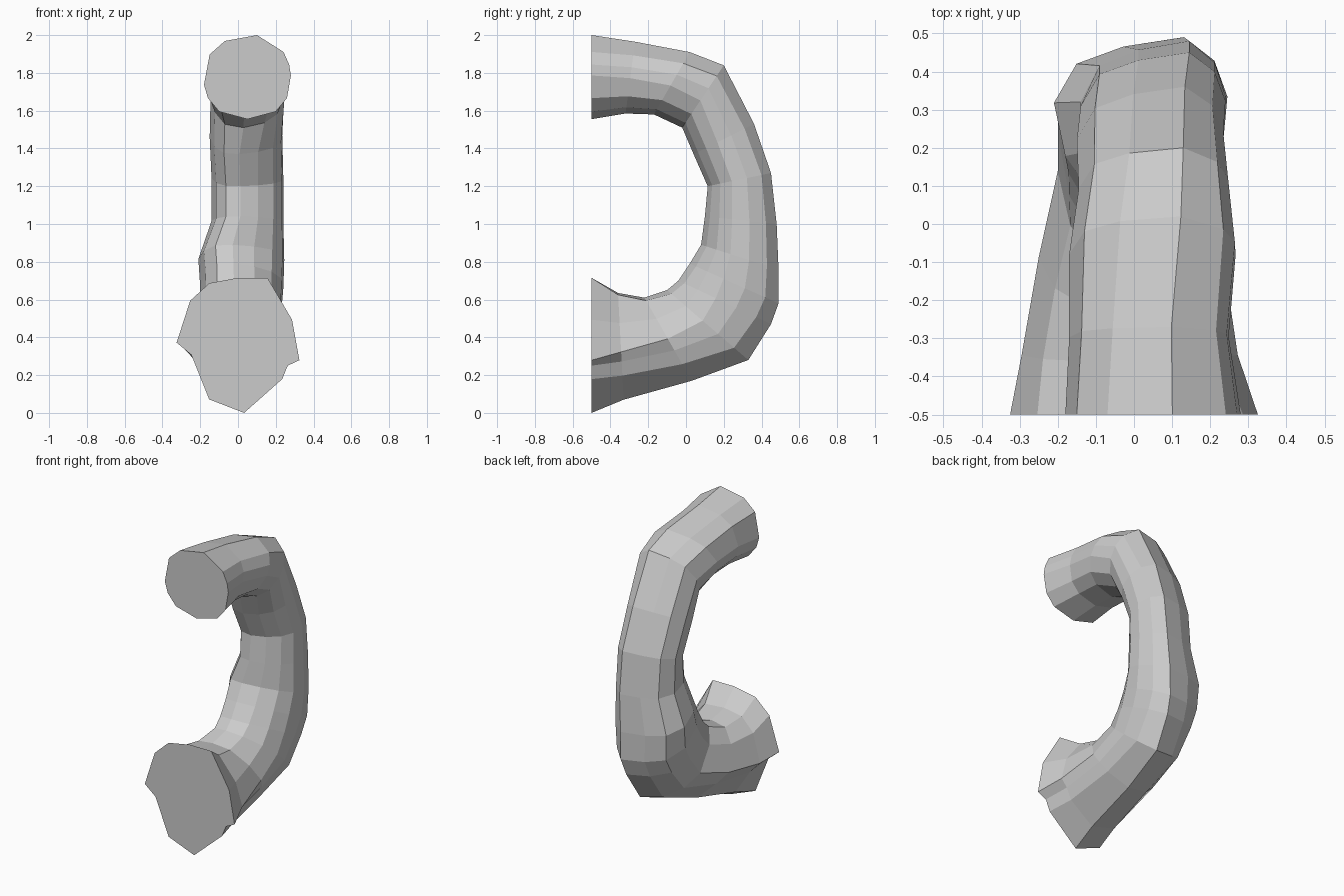
import bpy, bmesh

# cross-sections: (u across the width -1..1, v from inner side 0 to outer side 1)
TOP = [(.22, 1), (.83, .80), (.96, .65), (1, .52), (.91, .25), (.65, .09),
       (0, 0), (-.65, .09), (-.91, .25), (-1, .41), (-.87, .77), (-.52, .93)]
MID = [(.5, 1), (.85, .85), (1, .62), (.96, .38), (.72, .2), (.3, .07),
       (-.2, 0), (-.6, .03), (-.87, .24), (-1, .58), (-.74, .83), (-.2, .94)]
BOTTOM = [(.1, 1), (.72, .75), (.81, .65), (1, .61), (.88, .31), (.48, 0),
          (0, 0), (-.47, .04), (-.78, .17), (-1, .48), (-.76, .57), (-.47, .9)]

# stations: outer y,z / inner y,z / x left, x right / blend to top, bottom profile
STATIONS = [
    (-.50, 2.00, -.50, 1.555, -.18, .28, 1, 0),
    (-.27, 1.965, -.32, 1.585, -.17, .25, .8, 0),
    (.02, 1.91, -.17, 1.58, -.17, .27, .6, 0),
    (.20, 1.84, -.02, 1.51, -.145, .25, .4, 0),
    (.36, 1.53, .04, 1.37, -.15, .235, .1, 0),
    (.45, 1.27, .115, 1.20, -.14, .24, 0, 0),
    (.48, 1.00, .10, 1.04, -.14, .24, 0, 0),
    (.49, .76, .08, .89, -.21, .245, 0, 0),
    (.49, .58, .02, .79, -.20, .24, 0, 0),
    (.45, .47, -.04, .70, -.20, .235, 0, .1),
    (.33, .28, -.10, .65, -.20, .23, 0, .25),
    (.03, .17, -.22, .61, -.25, .24, 0, .5),
    (-.33, .07, -.36, .635, -.295, .275, 0, .75),
    (-.50, 0, -.50, .715, -.325, .325, 0, 1),
]

# curved tube
bm = bmesh.new()
rings = []
for oy, oz, iy, iz, xl, xr, wt, wb in STATIONS:
    ring = []
    for t, m, b in zip(TOP, MID, BOTTOM):
        u, v = [m[k] * (1 - wt - wb) + t[k] * wt + b[k] * wb for k in (0, 1)]
        x = (xl + xr) / 2 + u * (xr - xl) / 2
        ring.append(bm.verts.new((x, iy + (oy - iy) * v, iz + (oz - iz) * v)))
    rings.append(ring)
n = len(MID)
for a, b in zip(rings, rings[1:]):
    for i in range(n):
        j = (i + 1) % n
        bm.faces.new((a[i], a[j], b[j], b[i]))

# flat end caps
bm.faces.new(rings[0])
bm.faces.new(rings[-1])
bmesh.ops.recalc_face_normals(bm, faces=bm.faces)

mesh = bpy.data.meshes.new("curved_tube")
bm.to_mesh(mesh)
bm.free()
obj = bpy.data.objects.new("curved_tube", mesh)
bpy.context.collection.objects.link(obj)
